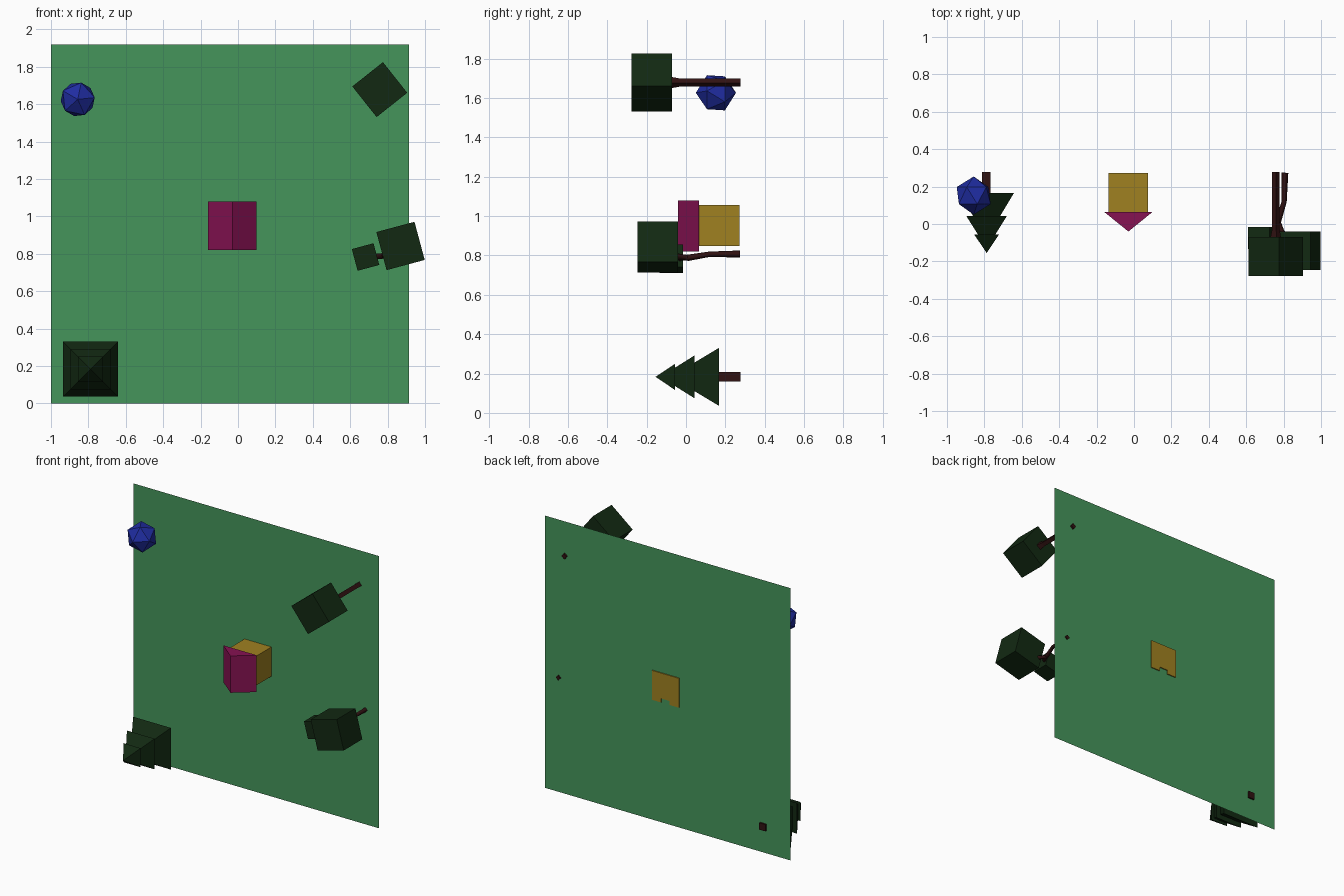
import bpy, bmesh, math
from mathutils import Matrix

if "Cube" in bpy.data.objects:
    bpy.data.objects.remove(bpy.data.objects["Cube"])

# The scene is tipped upright: its own "up" is -y, so the ground is an x-z sheet.
def material(name, rgb):
    m = bpy.data.materials.new(name)
    m.diffuse_color = (*rgb, 1)
    m.use_nodes = True
    m.node_tree.nodes["Principled BSDF"].inputs["Base Color"].default_value = m.diffuse_color
    return m

GRASS = material("grass", (0.06, 0.30, 0.105))
WALL = material("wall", (0.35, 0.22, 0.015))
ROOF = material("roof", (0.24, 0.006, 0.085))
LEAF = material("leaf", (0.006, 0.022, 0.006))
BARK = material("bark", (0.03, 0.006, 0.006))
BLUE = material("blue", (0.014, 0.026, 0.36))

def add(name, bm, mat):
    bmesh.ops.recalc_face_normals(bm, faces=bm.faces)
    me = bpy.data.meshes.new(name)
    bm.to_mesh(me)
    bm.free()
    ob = bpy.data.objects.new(name, me)
    bpy.context.collection.objects.link(ob)
    me.materials.append(mat)
    return ob

def block(name, x, z, half, y0, y1, mat, turn=0, tip=1.0):
    """Square block along y, turned about y; half width at y0, scaled by tip at y1."""
    bm = bmesh.new()
    d = abs(y1 - y0)
    bmesh.ops.create_cone(bm, cap_ends=True, segments=4, radius1=half * math.sqrt(2),
                          radius2=half * math.sqrt(2) * tip, depth=d,
                          matrix=Matrix.Translation((x, (y0 + y1) / 2, z))
                          @ Matrix.Rotation(-math.radians(turn), 4, 'Y')
                          @ Matrix.Rotation(math.pi / 2 * (1 if y1 < y0 else -1), 4, 'X')
                          @ Matrix.Rotation(math.pi / 4, 4, 'Z'))
    bmesh.ops.remove_doubles(bm, verts=bm.verts, dist=1e-5)
    return add(name, bm, mat)

def box(name, lo, hi, mat):
    bm = bmesh.new()
    bmesh.ops.create_cube(bm, size=1)
    for v in bm.verts:
        v.co = [(a + b) / 2 + c * (b - a) for a, b, c in zip(lo, hi, v.co)]
    return add(name, bm, mat)

# Ground sheet
bm = bmesh.new()
bm.faces.new([bm.verts.new((x, 0.266, z)) for x, z in
              ((-1, 0), (0.915, 0), (0.915, 1.92), (-1, 1.92))])
add("ground_sheet", bm, GRASS)

# House walls with a recessed doorway on the lower side
house = box("house_walls", (-0.135, 0.06, 0.848), (0.075, 0.273, 1.055), WALL)
cutter = box("door_cutter", (-0.062, 0.15, 0.80), (0.004, 0.30, 0.876), WALL)
cutter.hide_render = True
cutter.hide_set(True)
cut = house.modifiers.new("doorway", 'BOOLEAN')
cut.operation, cut.object, cut.solver = 'DIFFERENCE', cutter, 'EXACT'

# Gabled roof
bm = bmesh.new()
face = bm.faces.new([bm.verts.new((x, y, 0.82)) for x, y in
                     ((-0.16, 0.065), (0.10, 0.065), (-0.03, -0.04))])
new = bmesh.ops.extrude_face_region(bm, geom=[face])["geom"]
bmesh.ops.translate(bm, vec=(0, 0, 0.26),
                    verts=[g for g in new if isinstance(g, bmesh.types.BMVert)])
add("house_roof", bm, ROOF)

# Pine: three square tiers on a post
for i, (y0, half, y1) in enumerate(((0.167, 0.147, -0.078),
                                    (0.042, 0.108, -0.13),
                                    (-0.055, 0.067, -0.155))):
    block(f"pine_tier_{i + 1}", -0.788, 0.183, half, y0, y1, LEAF, tip=0)
block("pine_trunk", -0.79, 0.183, 0.024, 0.278, 0.16, BARK)

# Single-crown tree, trunk flaring into the crown
block("tree_crown", 0.758, 1.678, 0.1045, -0.07, -0.278, LEAF, turn=38.4)
block("tree_trunk", 0.758, 1.678, 0.0145, 0.278, -0.03, BARK, turn=38.4)
block("tree_trunk_flare", 0.758, 1.678, 0.0145, -0.03, -0.08, BARK, turn=38.4, tip=1.45)

# Forked tree with two crowns
block("forked_tree_large_crown", 0.869, 0.842, 0.1055, -0.04, -0.247, LEAF, turn=15)
block("forked_tree_small_crown", 0.682, 0.783, 0.06, -0.015, -0.134, LEAF, turn=15)
cu = bpy.data.curves.new("forked_trunk", 'CURVE')
cu.dimensions, cu.bevel_depth, cu.bevel_resolution, cu.use_fill_caps = '3D', 0.018, 0, True
for path in (((0.807, 0.274, 0.807, 1), (0.803, 0.12, 0.806, 0.75), (0.768, 0.005, 0.787, 0.9)),
             ((0.775, 0.02, 0.789, 0.8), (0.755, -0.03, 0.787, 0.8), (0.70, -0.06, 0.783, 0.8)),
             ((0.768, 0.015, 0.787, 0.8), (0.79, -0.04, 0.795, 0.8), (0.84, -0.10, 0.82, 0.8))):
    sp = cu.splines.new('POLY')
    sp.points.add(len(path) - 1)
    for p, (x, y, z, r) in zip(sp.points, path):
        p.co, p.radius = (x, y, z, 1), r
cu.materials.append(BARK)
bpy.context.collection.objects.link(bpy.data.objects.new("forked_tree_trunk", cu))

# Faceted ball
bm = bmesh.new()
bmesh.ops.create_icosphere(bm, subdivisions=1, radius=0.102,
                           matrix=Matrix.Translation((-0.857, 0.152, 1.626))
                           @ Matrix.Rotation(math.radians(-6), 4, 'Y')
                           @ Matrix.Rotation(math.pi / 2, 4, 'X'))
add("faceted_ball", bm, BLUE)
